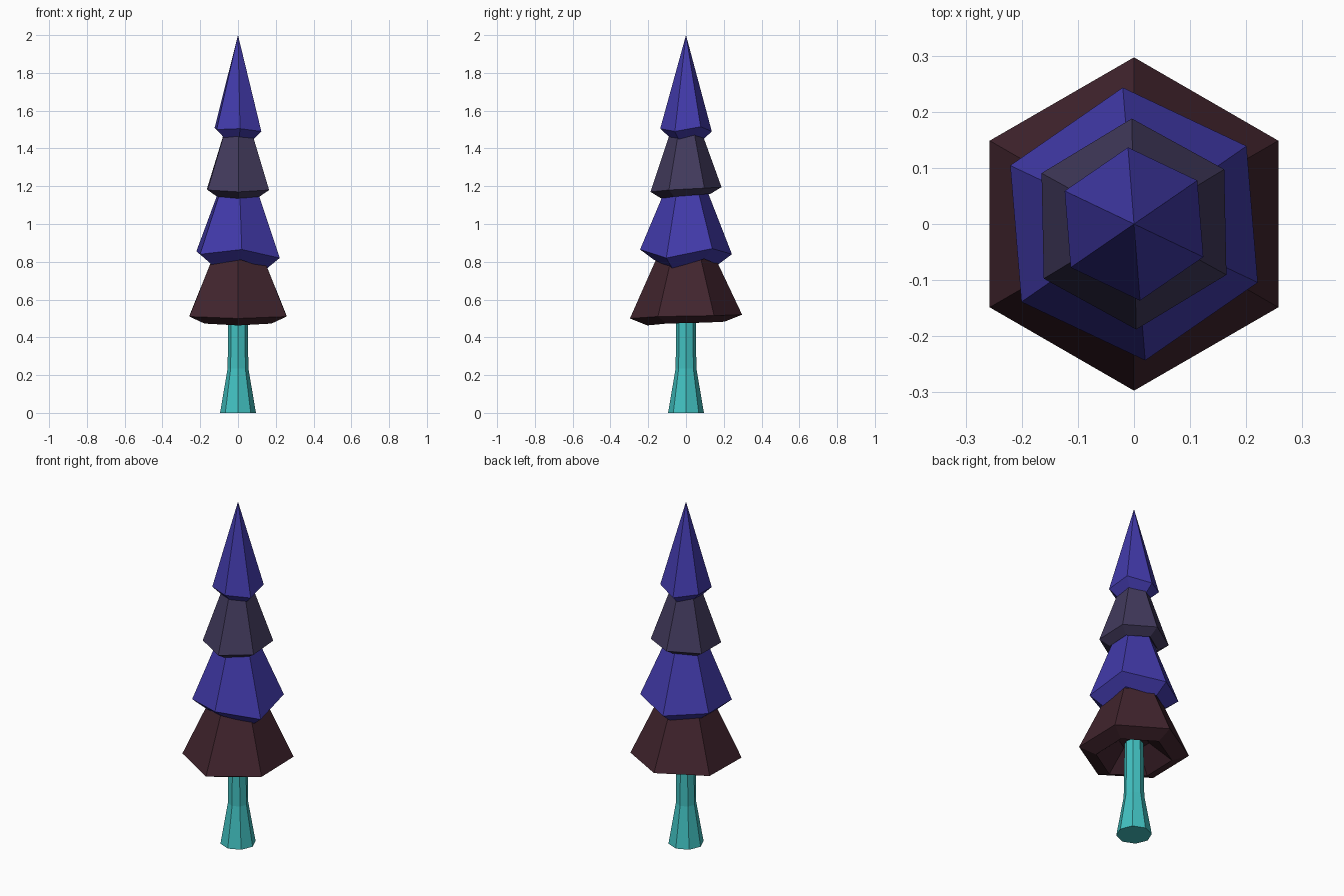
import bpy, bmesh
from math import sin, cos, radians, tau

cube = bpy.data.objects.get("Cube")
if cube:
    bpy.data.objects.remove(cube, do_unlink=True)


def material(name, rgb):
    m = bpy.data.materials.new(name)
    m.use_nodes = True
    m.diffuse_color = (*rgb, 1)
    m.node_tree.nodes["Principled BSDF"].inputs["Base Color"].default_value = (*rgb, 1)
    return m


teal = material("teal", (0.054, 0.53, 0.53))
brown = material("dark_brown", (0.054, 0.018, 0.027))
indigo = material("indigo", (0.054, 0.042, 0.402))
slate = material("slate_purple", (0.054, 0.042, 0.107))


def ring(bm, radius, heights, turn):
    """One loop of vertices with a height for each corner."""
    n = len(heights)
    return [bm.verts.new((radius * cos(turn + tau * i / n),
                          radius * sin(turn + tau * i / n), z))
            for i, z in enumerate(heights)]


def loft(name, loops, mat, turn=0, tip=None):
    """Skin a stack of loops, closed at both ends, flat shaded."""
    bm = bmesh.new()
    rings = [ring(bm, r, heights, turn) for r, heights in loops]
    n = len(rings[0])
    for low, high in zip(rings, rings[1:]):
        for i in range(n):
            j = (i + 1) % n
            bm.faces.new((low[i], low[j], high[j], high[i]))
    bm.faces.new(rings[0][::-1])
    if tip is None:
        bm.faces.new(rings[-1])
    else:
        peak = bm.verts.new((0, 0, tip))
        for i in range(n):
            bm.faces.new((rings[-1][i], rings[-1][(i + 1) % n], peak))
    bmesh.ops.recalc_face_normals(bm, faces=bm.faces)
    mesh = bpy.data.meshes.new(name)
    bm.to_mesh(mesh)
    bm.free()
    mesh.materials.append(mat)
    obj = bpy.data.objects.new(name, mesh)
    bpy.context.collection.objects.link(obj)
    return obj


# Trunk: flared octagon
loft("trunk", [(r, [z] * 8) for r, z in ((0.095, 0), (0.055, 0.235), (0.051, 0.56))], teal)


def tier(name, mat, turn, rim, rim_z, lip, lip_drop, top, top_z, tip=None):
    """Hexagonal skirt with a hollow underside; rim_z starts at the right-back corner."""
    lip_z = [z - lip_drop for z in rim_z]
    roof = sum(rim_z) / 6 + 0.06
    loops = [(lip * 0.4, [roof] * 6), (lip, lip_z), (rim, rim_z)]
    if tip is None:
        loops.append((top, [top_z] * 6))
    loft(name, loops, mat, radians(30 + turn), tip)


# Foliage, from the ground up
tier("lower_foliage", brown, 0, 0.297, (0.515, 0.52, 0.515, 0.51, 0.5, 0.51),
     0.205, 0.037, 0.155, 0.82)
tier("middle_foliage", indigo, 4.7, 0.244, (0.87, 0.84, 0.855, 0.84, 0.865, 0.82),
     0.17, 0.055, 0.115, 1.17)
tier("upper_foliage", slate, 1.2, 0.188, (1.19, 1.195, 1.185, 1.18, 1.17, 1.18),
     0.13, 0.035, 0.085, 1.48)
tier("top_foliage", indigo, 4.5, 0.137, (1.515, 1.49, 1.51, 1.5, 1.505, 1.49),
     0.088, 0.045, 0, 0, tip=2.0)
